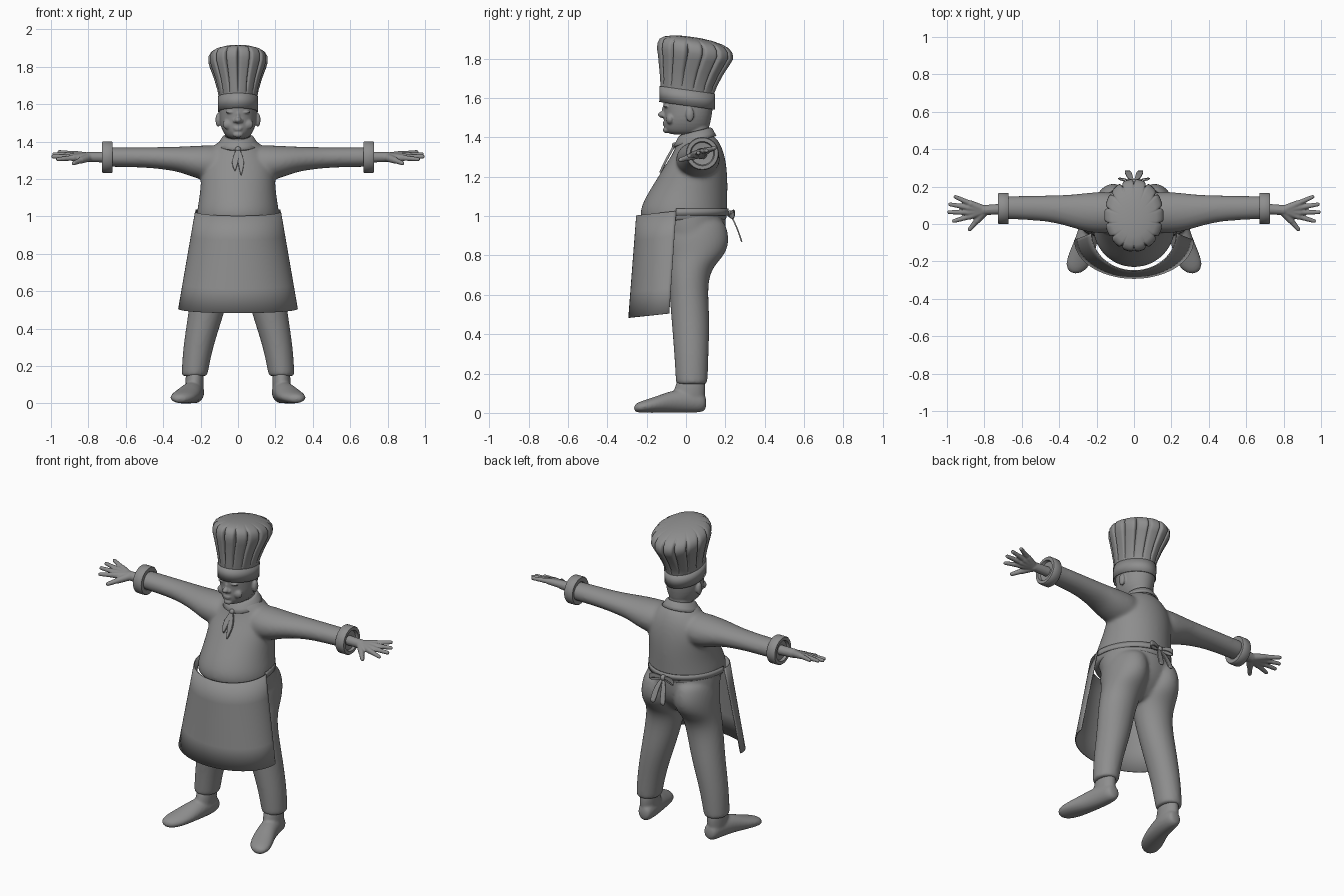
import bpy, bmesh
from math import sin, cos, pi, radians
from mathutils import Vector, Matrix

# one dark grey for everything
grey = bpy.data.materials.new("dark_grey")
grey.diffuse_color = (0.27, 0.27, 0.27, 1)


def finish(name, bm, sub=0, voxel=0, smooth=0, thick=0, angle=40):
    bmesh.ops.recalc_face_normals(bm, faces=bm.faces)
    me = bpy.data.meshes.new(name)
    bm.to_mesh(me)
    bm.free()
    me.materials.append(grey)
    me.shade_smooth()
    me.set_sharp_from_angle(angle=radians(angle))
    ob = bpy.data.objects.new(name, me)
    bpy.context.collection.objects.link(ob)
    if sub:
        m = ob.modifiers.new("sub", 'SUBSURF')
        m.levels = m.render_levels = sub
    if thick:
        m = ob.modifiers.new("solid", 'SOLIDIFY')
        m.thickness, m.offset = thick, 0
    if voxel:
        m = ob.modifiers.new("blend", 'REMESH')
        m.mode, m.voxel_size, m.use_smooth_shade = 'VOXEL', voxel, True
    if smooth:
        m = ob.modifiers.new("soft", 'SMOOTH')
        m.iterations, m.factor = smooth, 0.5


def skin(bm, loops, closed=True, caps=True):
    vs = [[bm.verts.new(p) for p in lp] for lp in loops]
    n = len(vs[0])
    for a, b in zip(vs, vs[1:]):
        for i in range(n if closed else n - 1):
            j = (i + 1) % n
            bm.faces.new((a[i], a[j], b[j], b[i]))
    if caps:
        bm.faces.new(vs[0])
        bm.faces.new(vs[-1])


def loft(bm, rings, axis='Z', n=24, s=1):
    """Rings are (x, y, z, radius a, radius b), square to the axis."""
    loops = []
    for x, y, z, a, b in rings:
        lp = []
        for i in range(n):
            c, d = a * cos(2 * pi * i / n), b * sin(2 * pi * i / n)
            off = {'X': (0, c, d), 'Y': (c, 0, d), 'Z': (c, d, 0)}[axis]
            lp.append((s * (x + off[0]), y + off[1], z + off[2]))
        loops.append(lp)
    skin(bm, loops)


def stack(bm, rows, s=1, n=24):
    """Rows are (z, front y, back y, half width, centre x)."""
    loft(bm, [(cx, (f + b) / 2, z, w, (b - f) / 2) for z, f, b, w, cx in rows], 'Z', n, s)


def ball(bm, loc, size):
    bmesh.ops.create_uvsphere(bm, u_segments=16, v_segments=10, radius=1,
                              matrix=Matrix.Translation(loc) @ Matrix.Diagonal((*size, 1)))


def limb(bm, p, q, r0, r1):
    p, q = Vector(p), Vector(q)
    d = q - p
    m = Matrix.Translation((p + q) / 2) @ d.to_track_quat('Z', 'Y').to_matrix().to_4x4()
    bmesh.ops.create_cone(bm, cap_ends=True, segments=12, radius1=r0, radius2=r1, depth=d.length, matrix=m)
    ball(bm, p, (r0,) * 3)
    ball(bm, q, (r1,) * 3)


def sheet(name, rings, a0, a1, n, slope=0, sag=0, thick=0.008):
    """Bent cloth; rings are (z, centre y, rx, ry)."""
    bm = bmesh.new()
    loops = []
    for z, cy, rx, ry in rings:
        lp = []
        for i in range(n + 1):
            t = a0 + (a1 - a0) * i / n
            lp.append((rx * cos(t), cy + ry * sin(t), z + slope * ry * sin(t) + sag * sin(t)))
        loops.append(lp)
    skin(bm, loops, False, False)
    bmesh.ops.remove_doubles(bm, verts=bm.verts, dist=1e-5)
    finish(name, bm, thick=thick)


def ribbon(name, path, side, s=1, thick=0.007):
    bm = bmesh.new()
    side = Vector(side)
    loops = [[Vector((s * x, y, z)) + side * w * k for k in (-1, 0, 1)] for x, y, z, w in path]
    skin(bm, loops, False, False)
    finish(name, bm, sub=2, thick=thick)


# jacket: round belly with sleeves blended in
bm = bmesh.new()
stack(bm, [(0.97, -.22, .205, .215, 0), (0.98, -.23, .21, .222, 0), (1.03, -.237, .21, .222, 0),
           (1.10, -.205, .212, .208, 0), (1.18, -.155, .213, .2, 0), (1.26, -.105, .207, .2, 0),
           (1.33, -.06, .192, .17, 0), (1.38, -.045, .168, .13, 0), (1.42, -.03, .135, .08, 0)])
for s in (1, -1):
    loft(bm, [(.04, .06, 1.285, .11, .1), (.2, .06, 1.285, .115, .095), (.3, .065, 1.305, .095, .069),
              (.4, .078, 1.311, .077, .06), (.5, .085, 1.316, .067, .054), (.69, .088, 1.317, .062, .053),
              (.70, .088, 1.317, .06, .052)], 'X', s=s)
finish("jacket", bm, sub=2, voxel=0.01, smooth=10)

# trousers
bm = bmesh.new()
stack(bm, [(1.04, -.2, .2, .21, 0), (1.03, -.2, .203, .215, 0), (.92, -.16, .205, .222, 0),
           (.84, -.11, .18, .21, 0), (.77, -.08, .115, .15, 0), (.74, -.06, .08, .1, 0)])
for s in (1, -1):
    stack(bm, [(.145, -.05, .108, .068, .233), (.15, -.052, .11, .07, .233), (.3, -.06, .115, .08, .215),
               (.48, -.075, .122, .096, .17), (.65, -.088, .108, .11, .137), (.74, -.095, .135, .114, .122),
               (.80, -.1, .198, .114, .115), (.87, -.12, .222, .113, .112), (.94, -.12, .21, .107, .108),
               (1.0, -.1, .18, .09, .1)], s)
finish("trousers", bm, sub=2, voxel=0.01, smooth=6)

for s, side in ((1, "left"), (-1, "right")):
    # shoe turned outward
    bm = bmesh.new()
    loft(bm, [(.225, .104, .05, .028, .03), (.228, .085, .055, .045, .053), (.232, .02, .062, .054, .062),
              (.25, -.07, .058, .06, .058), (.277, -.15, .042, .071, .042), (.297, -.21, .033, .068, .033),
              (.307, -.245, .027, .05, .026), (.312, -.265, .024, .022, .014)], 'Y', s=s)
    stack(bm, [(.03, -.08, .09, .048, .235), (.1, -.062, .1, .049, .233), (.2, -.045, .1, .05, .23)], s)
    finish(side + "_shoe", bm, sub=2, voxel=0.008, smooth=4)

    # turned-back cuff
    bm = bmesh.new()
    loft(bm, [(x, .083, 1.317, r, r) for x, r in
              ((.68, .05), (.672, .055), (.67, .08), (.675, .084), (.722, .084), (.727, .08),
               (.727, .062), (.712, .057), (.708, .03))], 'X', 40, s)
    finish(side + "_cuff", bm)

    # hand: wrist, palm spokes and spread fingers
    bm = bmesh.new()
    limb(bm, (s * .69, .08, 1.317), (s * .8, .075, 1.318), .03, .027)
    for knuckle, tip in (((.872, .108), (.955, .145)), ((.885, .088), (.983, .105)),
                         ((.888, .063), (.988, .063)), ((.88, .04), (.963, .016))):
        k, t = [(s * x, y, 1.322 + .3 * (y - .07)) for x, y in (knuckle, tip)]
        limb(bm, (s * .8, .075, 1.318), k, .024, .018)
        limb(bm, k, t, .0155, .011)
    limb(bm, (s * .8, .065, 1.315), (s * .84, .018, 1.3), .023, .018)
    limb(bm, (s * .84, .018, 1.3), (s * .878, -.028, 1.285), .016, .012)
    finish(side + "_hand", bm, voxel=0.005, smooth=3)

# head with nose, brows, cheeks, lips and ears
bm = bmesh.new()
stack(bm, [(1.36, .0, .12, .062, 0), (1.42, -.01, .12, .065, 0), (1.5, -.01, .12, .07, 0)])
stack(bm, [(1.412, -.075, .08, .04, 0), (1.425, -.1, .1, .062, 0), (1.45, -.113, .12, .08, 0),
           (1.49, -.114, .128, .097, 0), (1.53, -.113, .136, .1, 0), (1.58, -.12, .138, .1, 0),
           (1.62, -.11, .13, .095, 0), (1.63, -.1, .12, .085, 0)])
ball(bm, (0, -.118, 1.515), (.02, .026, .017))
ball(bm, (0, -.108, 1.537), (.01, .016, .028))
ball(bm, (0, -.107, 1.473), (.028, .012, .006))
ball(bm, (0, -.107, 1.463), (.023, .012, .006))
ball(bm, (0, -.1, 1.437), (.028, .018, .016))
for s in (1, -1):
    ball(bm, (s * .017, -.112, 1.51), (.011, .013, .01))
    ball(bm, (s * .04, -.1, 1.557), (.028, .014, .007))
    ball(bm, (s * .05, -.08, 1.492), (.034, .022, .028))
    ball(bm, (s * .106, .02, 1.516), (.015, .022, .038))
finish("head", bm, sub=1, voxel=0.005, smooth=4)

# hat band and pleated crown, both leaning back
sheet("hat_band", [(1.56, .005, .104, .138), (1.64, .007, .104, .138)], 0, 2 * pi, 56, slope=-.14, thick=.006)
bm = bmesh.new()
loops = []
for z, cy, rx, ry, g in ((1.62, .007, .1, .134, 0), (1.645, .007, .104, .138, .02), (1.68, .013, .111, .145, .07),
                         (1.74, .025, .128, .163, .1), (1.80, .04, .15, .184, .13), (1.83, .046, .159, .195, .14),
                         (1.86, .046, .158, .192, .12), (1.882, .042, .145, .177, .07), (1.897, .036, .12, .148, .02),
                         (1.908, .032, .08, .1, 0), (1.913, .03, .04, .05, 0), (1.914, .03, .01, .012, 0)):
    lp = []
    for i in range(224):
        t = 2 * pi * i / 224 - pi / 2
        k = 1 - g * (1 - abs(sin(7 * (t + pi / 2)))) ** 4
        y = cy + ry * k * sin(t)
        lp.append((rx * k * cos(t), y, z - .14 * y))
    loops.append(lp)
skin(bm, loops)
finish("hat_crown", bm, angle=70)

# apron front and tie band around the back
sheet("apron", [(1.025 - .52 * t, -.05 - .035 * t, .227 + .09 * t, .2 + .005 * t)
                for t in (0, .25, .5, .75, 1)], pi, 2 * pi, 40, sag=.022, thick=.006)
sheet("apron_band", [(1.037, -.05, .224, .264), (1.003, -.05, .227, .264)], 0, pi, 40, thick=.006)

# apron bow at the back
bm = bmesh.new()
ball(bm, (0, .225, 1.01), (.017, .016, .018))
finish("bow_knot", bm)
for s, side in ((1, "left"), (-1, "right")):
    ribbon(side + "_bow_loop", [(0, .222, 1.01, .006), (.055, .245, 1.025, .014), (.095, .245, 1.005, .015),
                                (.055, .23, .995, .013), (0, .222, 1.01, .006)], (0, 0, 1), s)
    ribbon(side + "_bow_tail", [(.003, .225, 1.005, .006), (.018, .243, .975, .014), (.027, .263, .93, .017),
                                (.035, .283, .87, .018)], (1, 0, 0), s)

# neckerchief: collar, knot and two pointed tails
sheet("neckerchief", [(1.428, .05, .066, .072), (1.42, .048, .08, .083), (1.398, .047, .094, .094),
                      (1.38, .045, .108, .106)], 0, 2 * pi, 40, slope=.25, thick=.01)
bm = bmesh.new()
ball(bm, (0, -.058, 1.358), (.016, .014, .016))
finish("neckerchief_knot", bm)
for s, low, side in ((1, 1.22, "left"), (-1, 1.245, "right")):
    ribbon(side + "_neckerchief_tail", [(.003, -.062, 1.355, .007), (.011, -.08, 1.32, .015),
                                        (.018, -.104, 1.28, .017), (.016, -.118 - (1.245 - low) * .5, low, .002)],
           (1, 0, 0), s, .012)
